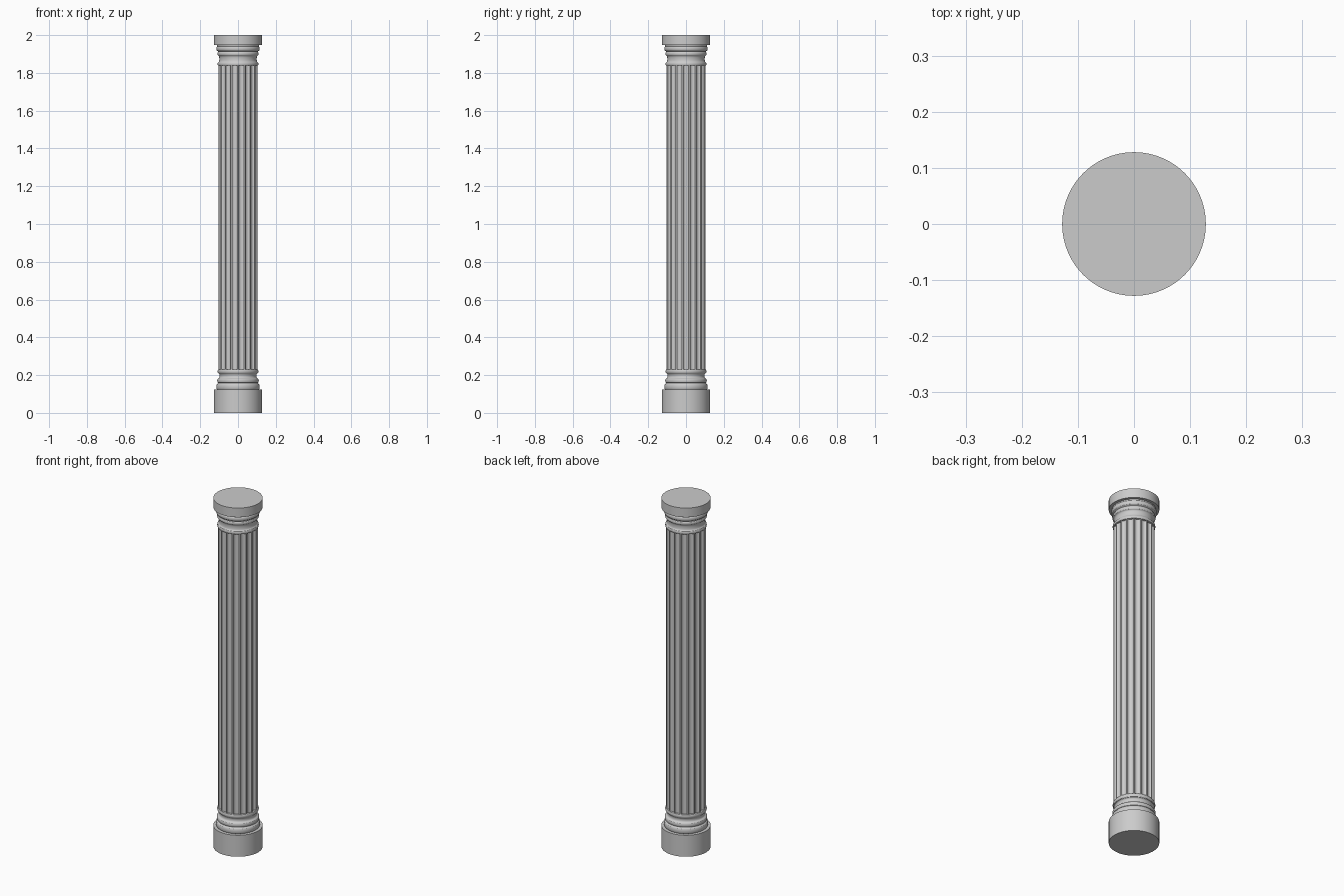
import bpy, bmesh
from math import sin, cos, pi, radians

if "Cube" in bpy.data.objects:
    bpy.data.objects.remove(bpy.data.objects["Cube"])

SEG = 96


def finish(name, bm):
    bmesh.ops.recalc_face_normals(bm, faces=bm.faces)
    me = bpy.data.meshes.new(name)
    bm.to_mesh(me)
    bm.free()
    ob = bpy.data.objects.new(name, me)
    bpy.context.collection.objects.link(ob)
    bpy.ops.object.select_all(action='DESELECT')
    ob.select_set(True)
    bpy.context.view_layer.objects.active = ob
    bpy.ops.object.shade_smooth_by_angle(angle=radians(32))
    return ob


def stack_rings(name, rings):
    """Skin a list of closed rings and cap both ends."""
    bm = bmesh.new()
    loops = [[bm.verts.new(p) for p in ring] for ring in rings]
    n = len(loops[0])
    for a, b in zip(loops, loops[1:]):
        for i in range(n):
            j = (i + 1) % n
            bm.faces.new((a[i], a[j], b[j], b[i]))
    bm.faces.new(loops[0][::-1])
    bm.faces.new(loops[-1])
    return finish(name, bm)


def lathe(name, profile):
    return stack_rings(name, [[(r * cos(2 * pi * i / SEG), r * sin(2 * pi * i / SEG), z)
                               for i in range(SEG)] for r, z in profile])


def torus(r, z0, z1, bulge, steps=8):
    """Half-round moulding; a negative bulge makes a hollow."""
    return [(r + bulge * sin(pi * k / steps),
             (z0 + z1) / 2 - (z1 - z0) / 2 * cos(pi * k / steps)) for k in range(steps + 1)]


# Round plinth and top slab
lathe("plinth", [(0.128, 0), (0.128, 0.123)])
lathe("top_slab", [(0.128, 1.947), (0.128, 2.0)])

# Base mouldings: two rolls, a hollow and a collar
lathe("base_moulding",
      [(0.108, 0.12)] + torus(0.110, 0.123, 0.153, 0.005)
      + [(0.107, 0.157)] + torus(0.106, 0.159, 0.181, 0.004)
      + torus(0.103, 0.184, 0.208, -0.006)
      + torus(0.104, 0.210, 0.230, 0.004))

# Capital mouldings: collar, hollow neck and stepped rolls
lathe("capital_moulding",
      torus(0.104, 1.838, 1.856, 0.004)
      + torus(0.103, 1.858, 1.890, -0.004)
      + torus(0.105, 1.892, 1.910, 0.004)
      + [(0.105, 1.913)] + torus(0.110, 1.917, 1.940, 0.005)
      + [(0.112, 1.949)])

# Fluted shaft: concave grooves separated by narrow flat ridges
FLUTES, R, DEPTH, STEPS = 18, 0.104, 0.010, 8
section = []
for f in range(FLUTES):
    centre = 2 * pi * f / FLUTES
    half = 0.8 * pi / FLUTES
    for k in range(STEPS + 1):
        t = -1 + 2 * k / STEPS
        r = R - DEPTH * (1 - t * t) ** 0.5
        a = centre + half * t
        section.append((r * cos(a), r * sin(a)))
stack_rings("fluted_shaft", [[(x, y, z) for x, y in section] for z in (0.222, 1.846)])
